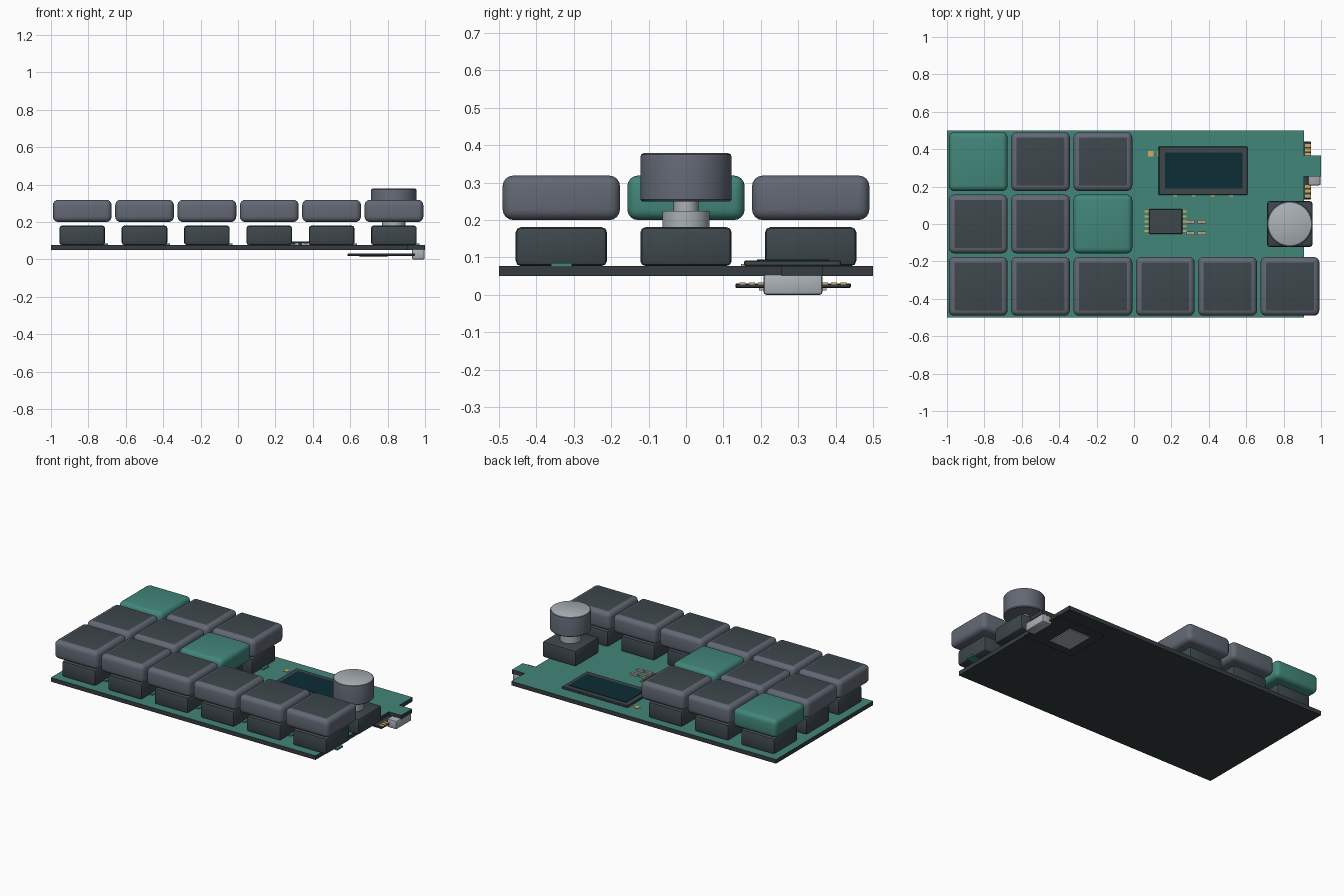
import bpy, bmesh, math
from mathutils import Matrix

if "Cube" in bpy.data.objects:
    bpy.data.objects.remove(bpy.data.objects["Cube"])


def colour(name, hexa):
    """Flat material from an sRGB hex value, stored as linear."""
    rgb = [int(hexa[i:i + 2], 16) / 255 for i in (0, 2, 4)]
    lin = [c / 12.92 if c <= 0.04045 else ((c + 0.055) / 1.055) ** 2.4 for c in rgb]
    m = bpy.data.materials.new(name)
    m.diffuse_color = (*lin, 1)
    m.use_nodes = True
    m.node_tree.nodes["Principled BSDF"].inputs["Base Color"].default_value = m.diffuse_color
    return m


TEAL = colour("teal", "42867a")
DARK = colour("dark slate", "3d474c")
GREY = colour("cap grey", "626874")
SILVER = colour("silver", "abb1b7")
SCREEN = colour("screen navy", "0c2c35")
GOLD = colour("gold", "d0ae62")
BLACK = colour("board black", "353c40")
TAN = colour("ceramic tan", "b09a80")


def finish(bm, name, mats, top_rule=False, smooth=True):
    """Make an object; with top_rule, upward flat faces at the top use the second colour."""
    bm.normal_update()
    if top_rule:
        zmax = max(v.co.z for v in bm.verts)
        for f in bm.faces:
            if f.normal.z > 0.99 and f.calc_center_median().z > zmax - 0.001:
                f.material_index = 1
    me = bpy.data.meshes.new(name)
    bm.to_mesh(me)
    bm.free()
    for m in mats:
        me.materials.append(m)
    ob = bpy.data.objects.new(name, me)
    bpy.context.collection.objects.link(ob)
    if smooth:
        bpy.ops.object.select_all(action='DESELECT')
        ob.select_set(True)
        bpy.context.view_layer.objects.active = ob
        bpy.ops.object.shade_smooth_by_angle(angle=math.radians(35))
    return ob


def box(name, x, y, z, mats, bevel=0, seg=2, top_rule=False):
    """Box from (min, max) ranges with an optional rounded edge."""
    bm = bmesh.new()
    centre = [(r[0] + r[1]) / 2 for r in (x, y, z)]
    size = [r[1] - r[0] for r in (x, y, z)]
    bmesh.ops.create_cube(bm, size=1, matrix=Matrix.Translation(centre) @ Matrix.Diagonal((*size, 1)))
    if bevel:
        bmesh.ops.bevel(bm, geom=bm.edges[:], offset=bevel, segments=seg, profile=0.5, affect='EDGES')
    return finish(bm, name, mats, top_rule, smooth=bool(bevel))


def turned(name, x, y, profile, mats, top_rule=False, n=48):
    """Solid of revolution from (radius, height) points, bottom to top."""
    bm = bmesh.new()
    rings = [[bm.verts.new((x + r * math.cos(2 * math.pi * i / n),
                            y + r * math.sin(2 * math.pi * i / n), z))
              for i in range(n)] for r, z in profile]
    for a, b in zip(rings, rings[1:]):
        for i in range(n):
            j = (i + 1) % n
            bm.faces.new((a[i], a[j], b[j], b[i]))
    bm.faces.new(rings[0][::-1])
    bm.faces.new(rings[-1])
    return finish(bm, name, mats, top_rule)


# Main circuit board with connector tab, teal on top only
bm = bmesh.new()
outline = [(-1, -0.5), (0.91, -0.5), (0.91, 0.255), (1, 0.255),
           (1, 0.365), (0.91, 0.365), (0.91, 0.5), (-1, 0.5)]
base = bm.faces.new([bm.verts.new((px, py, 0.05)) for px, py in outline])
ext = bmesh.ops.extrude_face_region(bm, geom=[base], use_keep_orig=True)
bmesh.ops.translate(bm, vec=(0, 0, 0.027), verts=[v for v in ext['geom'] if isinstance(v, bmesh.types.BMVert)])
bmesh.ops.recalc_face_normals(bm, faces=bm.faces[:])
finish(bm, "circuit_board", [BLACK, TEAL], top_rule=True, smooth=False)


# Switch housing with its side clip
def switch_body(name, x, y):
    box(name, (x - 0.122, x + 0.122), (y - 0.122, y + 0.122), (0.077, 0.181), [DARK], 0.014)


# Keys: two rows of three and a front row of six, two accent caps
pitch = 1 / 3
for row, (y, count) in enumerate([(pitch, 3), (0, 3), (-pitch, 6)]):
    for col in range(count):
        x = -0.833 + col * pitch
        tag = f"_{row}_{col}"
        switch_body("switch" + tag, x, y)
        box("switch_clip" + tag, (x + 0.07, x + 0.137), (y - 0.028, y + 0.028), (0.075, 0.085), [TEAL])
        accent = (row, col) in ((0, 0), (1, 2))
        box("keycap" + tag, (x - 0.157, x + 0.157), (y - 0.157, y + 0.157), (0.2, 0.319),
            [TEAL, TEAL] if accent else [GREY, DARK], 0.029, 4, True)

# Rotary encoder: housing, stepped shaft and knob with a silver cap
switch_body("encoder_housing", 0.833, 0)
turned("encoder_shaft", 0.833, 0,
       [(0.063, 0.175), (0.063, 0.224), (0.033, 0.224), (0.033, 0.26)], [SILVER])
turned("encoder_knob", 0.833, 0,
       [(0.117, 0.25), (0.122, 0.255), (0.122, 0.368), (0.12, 0.375), (0.113, 0.379)],
       [GREY, SILVER], True)

# Display module: frame, glass and contacts
box("display_frame", (0.132, 0.606), (0.155, 0.415), (0.077, 0.092), [DARK], 0.003, 1)
box("display_glass", (0.165, 0.58), (0.19, 0.382), (0.09, 0.095), [SCREEN])
for i in range(4):
    x = 0.22 + i * 0.1
    box(f"display_contact_{i}", (x - 0.01, x + 0.01), (0.147, 0.157), (0.077, 0.082), [GOLD])
for i, x in enumerate((0.09, 0.14)):
    box(f"gold_pad_{i}", (x - 0.014, x + 0.014), (0.361, 0.389), (0.077, 0.08), [GOLD])

# Control chip with legs on both sides
box("chip", (0.08, 0.258), (-0.054, 0.081), (0.078, 0.096), [DARK], 0.004, 1)
for i in range(5):
    y = -0.038 + i * 0.026
    for side, x in (("left", 0.07), ("right", 0.268)):
        box(f"chip_leg_{side}_{i}", (x - 0.013, x + 0.013), (y - 0.005, y + 0.005), (0.077, 0.083), [GOLD])

# Small resistors with silver ends
for i, x in enumerate((0.302, 0.362)):
    for j, y in enumerate((-0.05, 0.012)):
        box(f"resistor_{i}_{j}", (x - 0.013, x + 0.013), (y - 0.009, y + 0.009), (0.077, 0.089), [TAN])
        for k, s in enumerate((-1, 1)):
            e = x + s * 0.017
            box(f"resistor_end_{i}_{j}_{k}", (e - 0.005, e + 0.005), (y - 0.01, y + 0.01), (0.077, 0.09), [SILVER])

# Controller board under the main board, with edge pads, shielded chip and connector
box("controller_board", (0.585, 0.946), (0.132, 0.441), (0.018, 0.031), [BLACK], 0.003, 1)
for i, off in enumerate((0.085, 0.11, 0.135)):
    for side in (-1, 1):
        y = 0.286 + side * off
        box(f"edge_pad_{i}_{side}", (0.915, 0.947), (y - 0.008, y + 0.008), (0.028, 0.033), [GOLD])
box("controller_shield", (0.65, 0.80), (0.195, 0.375), (0.012, 0.02), [SILVER])
box("usb_connector", (0.93, 0.998), (0.207, 0.365), (0.0, 0.055), [SILVER], 0.008, 2)
